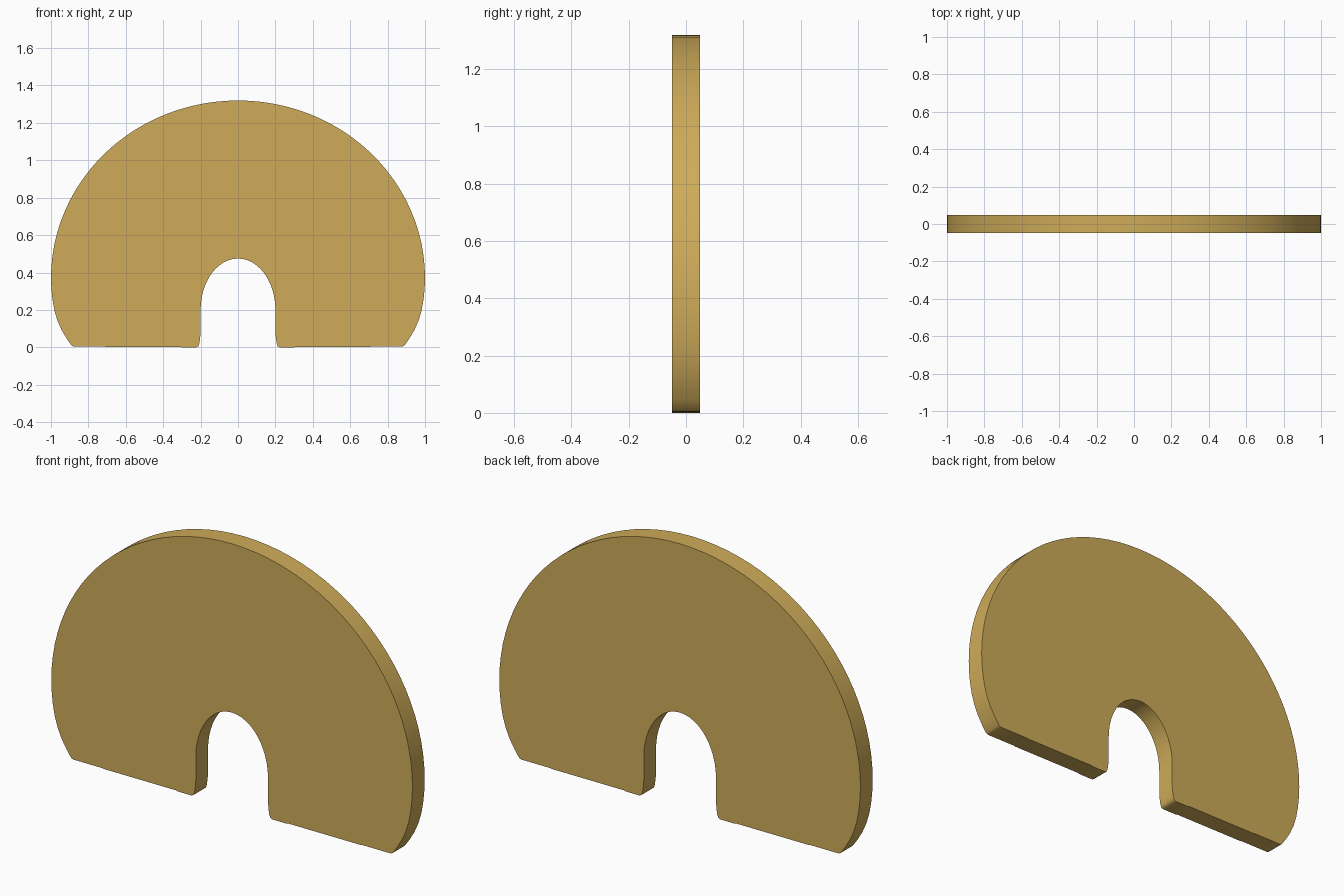
import bpy, bmesh, math

if "Cube" in bpy.data.objects:
    bpy.data.objects.remove(bpy.data.objects["Cube"])

HALF_T = 0.0485


def arc(rx, rz, cz, a0, a1, n):
    """Points of an ellipse arc centred on x = 0, angles in degrees."""
    out = []
    for i in range(n + 1):
        a = math.radians(a0 + (a1 - a0) * i / n)
        out.append((rx * math.cos(a), cz + rz * math.sin(a)))
    return out


# Right half of the outline: inner arch, foot, outer curve
inner = arc(0.2, 0.275, 0.2, 90, 0, 12)
foot = [(0.2, 0.08), (0.203, 0.045), (0.207, 0.02), (0.212, 0.006), (0.222, 0.0),
        (0.30, 0.0), (0.31, 0.003), (0.71, 0.003), (0.72, 0.005), (0.88, 0.005),
        (0.89, 0.01), (0.915, 0.045), (0.943, 0.092), (0.965, 0.142),
        (0.981, 0.195), (0.992, 0.255), (0.998, 0.315)]
outer = arc(1.0, 0.95, 0.37, 0, 90, 24)
right = inner + foot + outer
left = [(-x, z) for x, z in reversed(right[1:-1])]
outline = right + left

# Extrude the outline into a plate
bm = bmesh.new()
face = bm.faces.new([bm.verts.new((x, -HALF_T, z)) for x, z in outline])
ext = bmesh.ops.extrude_face_region(bm, geom=[face], use_keep_orig=True)
moved = [v for v in ext["geom"] if isinstance(v, bmesh.types.BMVert)]
bmesh.ops.translate(bm, verts=moved, vec=(0, 2 * HALF_T, 0))
bmesh.ops.recalc_face_normals(bm, faces=bm.faces[:])
mesh = bpy.data.meshes.new("arched_plate")
bm.to_mesh(mesh)
bm.free()
plate = bpy.data.objects.new("arched_plate", mesh)
bpy.context.collection.objects.link(plate)

# Golden material
mat = bpy.data.materials.new("gold")
mat.diffuse_color = (0.62, 0.41, 0.10, 1.0)
mat.use_nodes = True
mat.node_tree.nodes["Principled BSDF"].inputs["Base Color"].default_value = mat.diffuse_color
mesh.materials.append(mat)

# Smooth rim, sharp cap edges
bpy.context.view_layer.objects.active = plate
plate.select_set(True)
bpy.ops.object.shade_smooth_by_angle(angle=math.radians(40))
